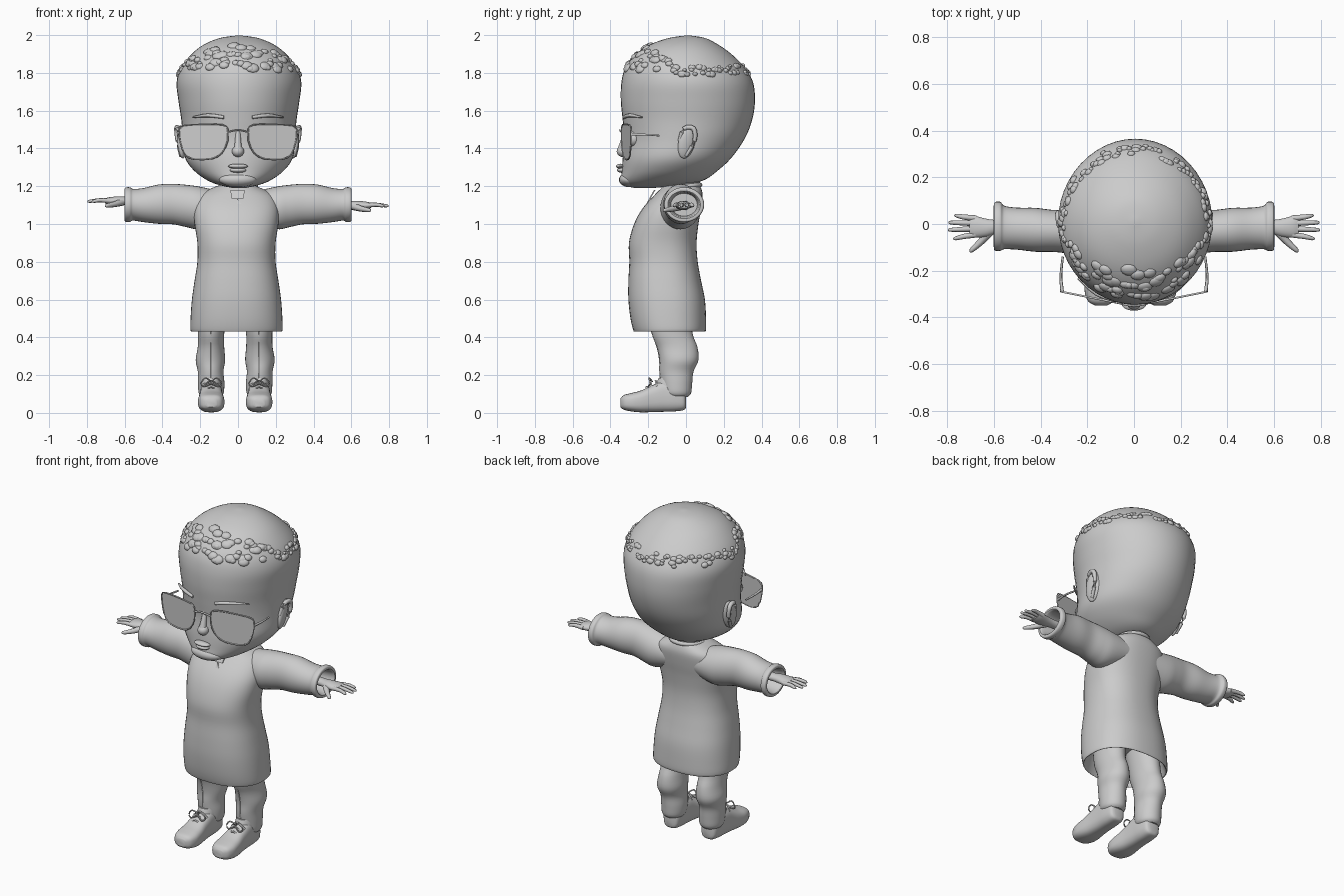
import bpy, bmesh, math, random
from mathutils import Vector

if "Cube" in bpy.data.objects:
    bpy.data.objects.remove(bpy.data.objects["Cube"])

random.seed(4)
grey = bpy.data.materials.new("plain grey")
grey.diffuse_color = (0.6, 0.6, 0.6, 1)
grey.use_nodes = True
grey.node_tree.nodes["Principled BSDF"].inputs["Base Color"].default_value = grey.diffuse_color


def finish(name, bm, angle=40):
    me = bpy.data.meshes.new(name)
    bmesh.ops.recalc_face_normals(bm, faces=bm.faces)
    bm.to_mesh(me)
    bm.free()
    me.materials.append(grey)
    ob = bpy.data.objects.new(name, me)
    bpy.context.collection.objects.link(ob)
    bpy.ops.object.select_all(action='DESELECT')
    ob.select_set(True)
    bpy.context.view_layer.objects.active = ob
    bpy.ops.object.shade_smooth_by_angle(angle=math.radians(angle))
    return ob


def spline(rows, steps):
    """Catmull-Rom resampling of rows of numbers."""
    out = []
    for i in range(len(rows) - 1):
        p0, p1, p2, p3 = rows[max(i - 1, 0)], rows[i], rows[i + 1], rows[min(i + 2, len(rows) - 1)]
        for k in range(steps):
            t = k / steps
            out.append([b + .5 * t * (c - a + t * (2 * a - 5 * b + 4 * c - d + t * (3 * (b - c) + d - a)))
                        for a, b, c, d in zip(p0, p1, p2, p3)])
    return out + [list(rows[-1])]


def loft(name, rows, axis='z', n=32, steps=4, power=1.0, cap=True, angle=40):
    """Rows: position on axis, two centre coordinates, two radii."""
    bm = bmesh.new()
    rings = []
    for t, c1, c2, r1, r2 in spline(rows, steps):
        ring = []
        for k in range(n):
            a = math.tau * k / n
            co, si = math.cos(a), math.sin(a)
            u = c1 + max(r1, .001) * math.copysign(abs(co) ** power, co)
            v = c2 + max(r2, .001) * math.copysign(abs(si) ** power, si)
            ring.append(bm.verts.new({'z': (u, v, t), 'x': (t, u, v), 'y': (u, t, v)}[axis]))
        rings.append(ring)
    for a, b in zip(rings, rings[1:]):
        for k in range(n):
            bm.faces.new((a[k], a[(k + 1) % n], b[(k + 1) % n], b[k]))
    if cap:
        bm.faces.new(rings[0])
        bm.faces.new(rings[-1])
    return finish(name, bm, angle)


def tube(name, pts, radii, n=8, steps=3, closed=False):
    """Round tube along points."""
    path = spline([list(p) + [r] for p, r in zip(pts, radii)], steps)
    bm = bmesh.new()
    rings = []
    for i, p in enumerate(path):
        a, b = path[max(i - 1, 0)], path[min(i + 1, len(path) - 1)]
        if closed and i in (0, len(path) - 1):
            a, b = path[-2], path[1]
        d = (Vector(b[:3]) - Vector(a[:3])).normalized()
        side = d.cross(Vector((0, 0, 1)) if abs(d.z) < .9 else Vector((0, 1, 0))).normalized()
        up = side.cross(d)
        rings.append([bm.verts.new(Vector(p[:3]) + p[3] * (side * math.cos(math.tau * k / n) + up * math.sin(math.tau * k / n)))
                      for k in range(n)])
    for a, b in zip(rings, rings[1:]):
        for k in range(n):
            bm.faces.new((a[k], a[(k + 1) % n], b[(k + 1) % n], b[k]))
    if not closed:
        bm.faces.new(rings[0])
        bm.faces.new(rings[-1])
    return finish(name, bm, 60)


def ball(name, loc, scale, rot=(0, 0, 0)):
    bm = bmesh.new()
    bmesh.ops.create_uvsphere(bm, u_segments=20, v_segments=12, radius=1)
    ob = finish(name, bm, 60)
    ob.location, ob.scale, ob.rotation_euler = loc, scale, rot
    return ob


def plate(name, pts, thick):
    """Flat outline given a thickness towards +y."""
    bm = bmesh.new()
    f = bm.faces.new([bm.verts.new(p) for p in pts])
    new = bmesh.ops.extrude_face_region(bm, geom=[f])['geom']
    bmesh.ops.translate(bm, vec=(0, thick, 0), verts=[v for v in new if isinstance(v, bmesh.types.BMVert)])
    return finish(name, bm)


# Head: height, half width, front y, back y
skull = [(1.19, .03, -.27, -.18), (1.205, .10, -.325, -.03), (1.23, .165, -.345, .09), (1.28, .235, -.34, .165),
         (1.35, .285, -.335, .24), (1.45, .297, -.325, .31), (1.55, .305, -.335, .35), (1.65, .32, -.345, .365),
         (1.75, .33, -.342, .355), (1.83, .305, -.32, .31), (1.9, .25, -.265, .24), (1.95, .185, -.19, .17),
         (1.985, .10, -.09, .10), (1.998, .01, .0, .02)]
head_rows = [(z, .005, (f + b) / 2, w, (b - f) / 2) for z, w, f, b in skull]
loft("head", head_rows, n=48, steps=5)
loft("neck", [(1.12, 0, -.02, .09, .09), (1.19, 0, -.02, .085, .09), (1.27, 0, -.03, .10, .11)])

# Face
ball("nose", (0, -.335, 1.385), (.032, .032, .03))
tube("nose_bridge", [(0, -.315, 1.5), (0, -.33, 1.44), (0, -.342, 1.39)], [.012, .016, .022], 12)
ball("upper_lip", (0, -.345, 1.306), (.052, .026, .013))
ball("lower_lip", (0, -.34, 1.285), (.043, .026, .014))
ball("chin", (0, -.30, 1.235), (.10, .055, .04))
for s, side in ((-1, "left"), (1, "right")):
    ball("eye_" + side, (s * .13, -.275, 1.45), (.055, .04, .045))
    tube("brow_" + side, [(s * .075, -.328, 1.565), (s * .16, -.298, 1.575), (s * .24, -.232, 1.565)], [.009, .01, .004])
    ball("ear_" + side, (s * .298, .005, 1.435), (.022, .046, .09), (math.radians(-12), s * .12, s * .25))
    tube("ear_rim_" + side, [(s * .305, -.035, 1.44), (s * .318, -.01, 1.505), (s * .325, .04, 1.505),
                             (s * .32, .045, 1.44), (s * .303, 0, 1.36)], [.009, .012, .013, .011, .009])

    # Sunglasses: tilted lens, thin rim and temple
    outline = [(.055, 1.505), (.08, 1.525), (.18, 1.528), (.285, 1.522), (.312, 1.50), (.305, 1.43), (.28, 1.365),
               (.23, 1.342), (.14, 1.345), (.085, 1.375), (.055, 1.44)]
    rim = [(s * x, -.352 + .2 * x, z) for x, z in outline]
    plate("lens_" + side, rim, .004)
    tube("lens_rim_" + side, rim + rim[:1], [.004] * 12, 6, 2, True)
    tube("temple_" + side, [(s * .308, -.29, 1.475), (s * .313, -.22, 1.473), (s * .305, -.14, 1.468)], [.008, .006, .005], 6)
tube("glasses_bridge", [(-.057, -.34, 1.485), (0, -.35, 1.497), (.057, -.34, 1.485)], [.005] * 3, 6)

# Hair: curls scattered in a band that runs lower behind
fine = spline(head_rows, 8)


def on_head(a, z):
    r = min(fine, key=lambda q: abs(q[0] - z))
    return Vector((r[1] + r[3] * math.cos(a), r[2] + r[4] * math.sin(a), z))


bm = bmesh.new()
for i in range(150):
    a = math.tau * i / 150 + random.uniform(-.04, .04)
    front = max(0, -math.sin(a))
    z = random.uniform(1.79, 1.84) if front < .2 else random.uniform(1.82, 1.84 + .11 * front)
    p = on_head(a, z)
    out = (p - Vector((0, .02, 1.6))).normalized()
    size = random.uniform(.018, .036) * (.65 + .35 * front)
    new = bmesh.ops.create_icosphere(bm, subdivisions=2, radius=1)['verts']
    turn = out.to_track_quat('Z', 'Y')
    for v in new:
        v.co = p - out * .004 + turn @ Vector((v.co.x * size, v.co.y * size * .8, v.co.z * .015))
finish("hair_curls", bm, 60)

# Tunic: height, half width, front y, back y, folding inside at the hem
coat = [(.56, .20, -.25, .06), (.45, .228, -.272, .09), (.435, .243, -.278, .105), (.5, .243, -.294, .106),
        (.6, .236, -.305, .10), (.7, .222, -.305, .08), (.8, .207, -.30, .062), (.9, .207, -.302, .056),
        (1.0, .222, -.275, .066), (1.08, .225, -.232, .08), (1.15, .20, -.17, .088), (1.19, .13, -.13, .08),
        (1.205, .09, -.115, .07)]
loft("tunic", [(z, -.008, (f + b) / 2, w, (b - f) / 2) for z, w, f, b in coat], n=48, power=.85)
tube("collar", [(.095 * math.cos(k * math.tau / 12), -.02 + .095 * math.sin(k * math.tau / 12), 1.197 - .01 * math.sin(-k * math.tau / 12))
                for k in range(13)], [.012] * 13, 8, 2, True)
plate("neck_placket", [(-.04, -.17, 1.18), (.035, -.17, 1.18), (.03, -.195, 1.135), (-.035, -.195, 1.135)], .008)
plate("placket_tip", [(-.005, -.195, 1.135), (.035, -.222, 1.085), (-.005, -.222, 1.085)], .008)

for s, side in ((-1, "left"), (1, "right")):
    # Sleeve with rolled open cuff
    arm = [(.08, -.02, 1.09, .09, .08), (.2, -.03, 1.085, .105, .112), (.27, -.03, 1.095, .098, .112),
           (.34, -.03, 1.105, .09, .107), (.42, -.025, 1.105, .094, .104), (.5, -.02, 1.1, .09, .09),
           (.555, -.015, 1.102, .093, .084), (.572, -.01, 1.102, .105, .092), (.595, -.01, 1.102, .104, .091),
           (.6, -.01, 1.102, .093, .08), (.59, -.01, 1.102, .08, .068), (.5, -.01, 1.102, .07, .06)]
    loft("sleeve_" + side, [(s * r[0],) + r[1:] for r in arm], 'x')

    # Hand
    h = 1.11 - s * .012
    loft("palm_" + side, [(s * .48, -.01, h, .03, .026), (s * .58, -.012, h, .029, .022), (s * .63, -.016, h, .038, .024),
                          (s * .68, -.012, h, .046, .02), (s * .705, -.01, h, .04, .013)], 'x', 20)
    for k, (y0, y1, tip) in enumerate([(-.045, -.062, .775), (-.02, -.025, .797), (.003, .006, .795), (.024, .036, .77)]):
        tube("finger_%d_%s" % (k + 1, side), [(s * .675, y0, h), (s * .73, (y0 + y1) / 2, h + .004), (s * (tip - .01), y1, h - .002),
                                             (s * tip, y1, h - .003)], [.013, .011, .008, .002])
    tube("thumb_" + side, [(s * .615, -.03, h - .006), (s * .655, -.075, h - .018), (s * .695, -.112, h - .025),
                           (s * .703, -.12, h - .026)], [.02, .015, .01, .002])

    # Trouser leg
    cx = -.015 + s * .127
    leg = [(.085, 0, -.045, .05, .055), (.105, 0, -.048, .066, .075), (.16, 0, -.05, .07, .083), (.22, .003, -.05, .068, .09),
           (.28, .004, -.037, .078, .103), (.35, .001, -.047, .07, .107), (.43, 0, -.075, .07, .108), (.6, -.01, -.09, .085, .11)]
    loft("trouser_leg_" + side, [(z, cx + s * x, y, a, b) for z, x, y, a, b in leg])
    tube("trouser_crease_" + side, [(cx, -.134, .15), (cx, -.139, .22), (cx, -.14, .28), (cx, -.154, .35), (cx, -.183, .43)], [.003] * 5, 6)

    # Shoe: y, half width, bottom z, top z
    last = [(.0, .025, .03, .09), (-.012, .047, .015, .13), (-.06, .056, .008, .165), (-.12, .058, .006, .17), (-.18, .061, .004, .145),
            (-.24, .068, .003, .118), (-.29, .069, .008, .105), (-.33, .055, .017, .094), (-.348, .028, .03, .075)]
    loft("shoe_" + side, [(y, cx, (a + b) / 2, w, (b - a) / 2) for y, w, a, b in last], 'y', power=.7)
    loft("shoe_ankle_" + side, [(.08, cx, -.085, .05, .075), (.14, cx, -.085, .054, .075), (.185, cx, -.075, .05, .07)])
    for k in range(3):
        y, z = -.155 - .024 * k, .165 - .017 * k
        tube("lace_%d_%s" % (k + 1, side), [(cx - .045, y, z - .025), (cx, y - .006, z + .006), (cx + .045, y, z - .025)], [.005] * 3, 6)
    for t in (-1, 1):
        tube("bow_%s_%d" % (side, t), [(cx, -.178, .165), (cx + t * .03, -.195, .185), (cx + t * .055, -.19, .155),
                                       (cx + t * .035, -.2, .14), (cx, -.185, .16)], [.004] * 5, 6)
